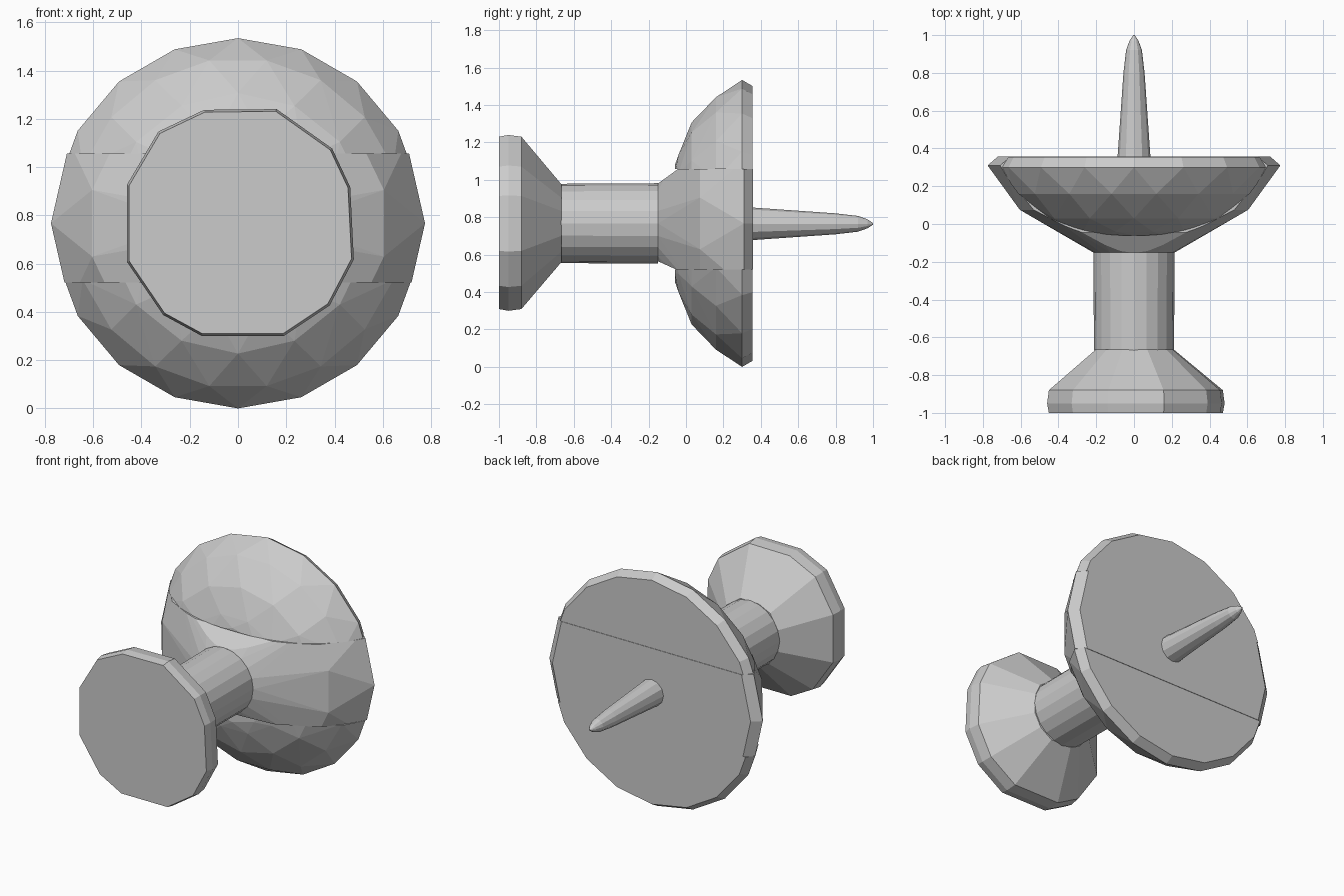
import bpy, bmesh, math
from mathutils import Vector

if "Cube" in bpy.data.objects:
    bpy.data.objects.remove(bpy.data.objects["Cube"])

AXIS_Z = 0.767  # height of the pin's long axis


def circle(n, start=0.0):
    return [(math.cos(start + math.tau * i / n), math.sin(start + math.tau * i / n))
            for i in range(n)]


def finish(name, bm):
    bmesh.ops.recalc_face_normals(bm, faces=bm.faces)
    mesh = bpy.data.meshes.new(name)
    bm.to_mesh(mesh)
    bm.free()
    obj = bpy.data.objects.new(name, mesh)
    bpy.context.collection.objects.link(obj)
    return obj


def loft(name, outline, rings, z=AXIS_Z):
    """Stack scaled copies of an outline along y; rings are (y, scale)."""
    bm = bmesh.new()
    loops = [[bm.verts.new((x * s, y, z + h * s)) for x, h in outline] for y, s in rings]
    n = len(outline)
    for a, b in zip(loops, loops[1:]):
        for i in range(n):
            bm.faces.new((a[i], a[(i + 1) % n], b[(i + 1) % n], b[i]))
    bm.faces.new(loops[0])
    bm.faces.new(loops[-1])
    return finish(name, bm)


def faceted(name, rings, cuts):
    """Convex hull over circles (y, radius, sides, start), trimmed by planes (point, outward)."""
    bm = bmesh.new()
    for y, r, n, start in rings:
        for x, h in circle(n, start):
            bm.verts.new((x * r, y, AXIS_Z + h * r))
    res = bmesh.ops.convex_hull(bm, input=bm.verts)
    bmesh.ops.delete(bm, geom=[v for v in set(res["geom_interior"] + res["geom_unused"])
                               if isinstance(v, bmesh.types.BMVert)], context='VERTS')
    for point, outward in cuts:
        bmesh.ops.bisect_plane(bm, geom=bm.verts[:] + bm.edges[:] + bm.faces[:], dist=1e-5,
                               plane_co=Vector(point), plane_no=Vector(outward),
                               clear_outer=True)
        bmesh.ops.holes_fill(bm, edges=[e for e in bm.edges if e.is_boundary], sides=0)
    return finish(name, bm)


# Flared grip head with an uneven polygon outline
head_outline = [(-.14, .47), (.16, .473), (.39, .31), (.465, .15), (.48, -.15), (.38, -.34),
                (.19, -.467), (-.15, -.467), (-.31, -.38), (-.46, -.16), (-.46, .16), (-.33, .38)]
loft("grip_head", head_outline, [(-1, .98), (-.95, 1), (-.88, .98), (-.665, .44)])

# Cylindrical grip shaft
loft("grip_shaft", circle(20), [(-.67, .212), (-.15, .215)])

# Upper and lower domed halves of the base
UP = math.pi / 2
half = math.pi / 18
dome = [(-.06, .31, 12, UP), (-.04, .38, 12, UP + math.pi / 12), (.03, .54, 14, UP),
        (.16, .685, 18, UP + half), (.30, .767, 18, UP), (.355, .735, 18, UP)]
faceted("base_top", dome, [((0, 0, 1.057), (0, 0, -1))])
faceted("base_bottom", dome, [((0, 0, .522), (0, 0, 1))])

# Central band joining the shaft to the base, tapering toward the shaft
band = [(-.15, .217, 20, 0), (.075, .62, 14, math.pi / 14), (.31, .775, 14, 0),
        (.358, .72, 14, 0)]
faceted("base_band", band, [((0, 0, 1.057), (0, 0, 1)), ((0, 0, .522), (0, 0, -1)),
                            ((0, -.04, 1.06), (0, -.08, .11)),
                            ((0, -.04, .515), (0, -.05, -.11))])

# Thin needle with a rounded point
loft("needle", circle(12), [(.33, .09), (.37, .086), (.80, .056), (.92, .042),
                            (.97, .024), (1, .004)], z=.765)
